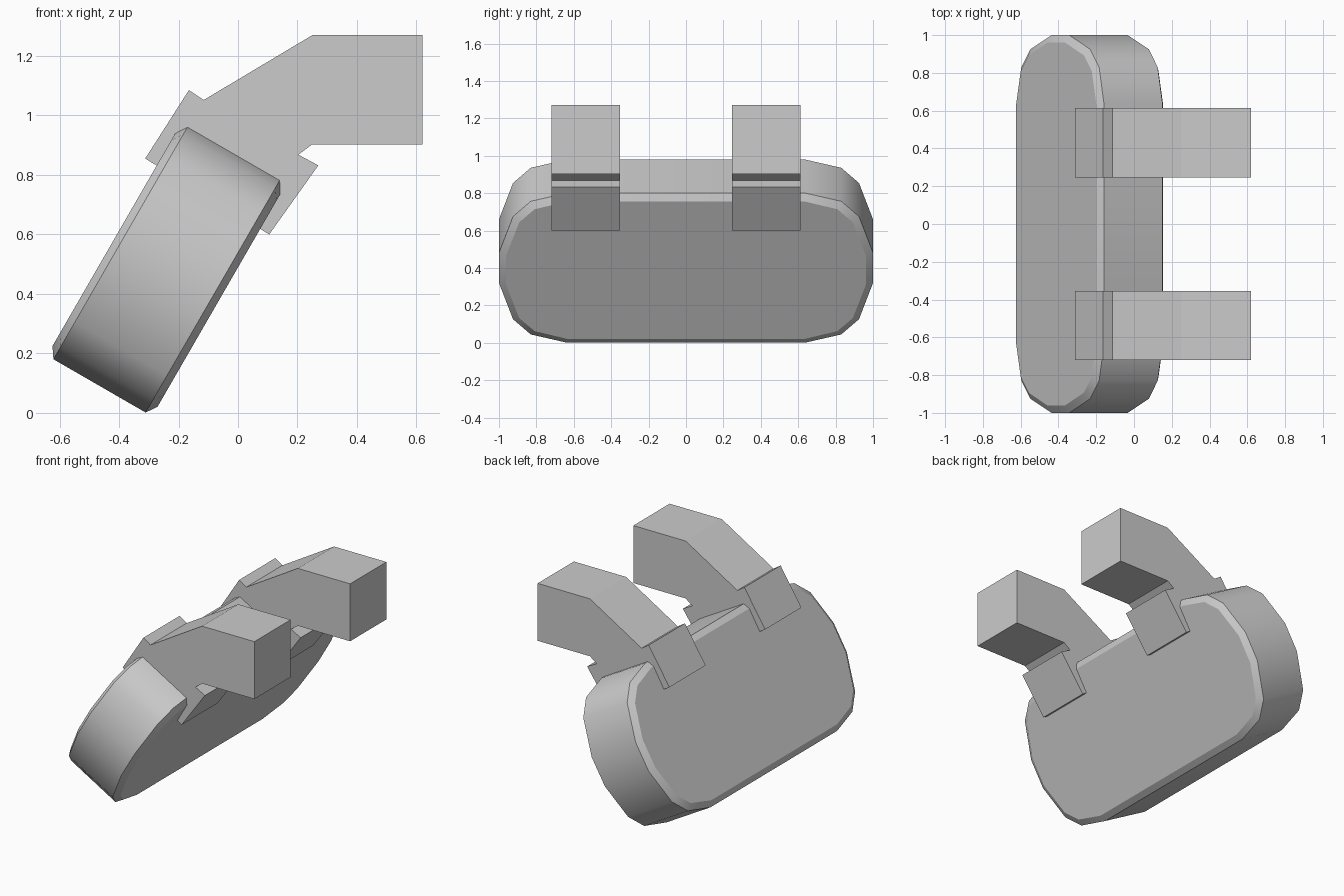
import bpy, bmesh, math
from mathutils import Vector

if "Cube" in bpy.data.objects:
    bpy.data.objects.remove(bpy.data.objects["Cube"])

# Tilted frame of the pad: u runs up the slab, n through its thickness
C = Vector((-0.235, 0, 0.49))
U = Vector((0.5, 0, math.sqrt(3) / 2))
N = Vector((math.sqrt(3) / 2, 0, -0.5))
Y = Vector((0, 1, 0))


def finish(bm, name):
    bmesh.ops.recalc_face_normals(bm, faces=bm.faces)
    me = bpy.data.meshes.new(name)
    bm.to_mesh(me)
    bm.free()
    ob = bpy.data.objects.new(name, me)
    bpy.context.collection.objects.link(ob)
    return ob


def quarter_to_loop(q):
    half = q + [(y, -u) for y, u in reversed(q)]
    return half + [(-y, u) for y, u in reversed(half)]


# Pad: rounded slab with a small chamfer around both faces
outer = quarter_to_loop([(0.64, 0.461), (0.83, 0.411), (0.925, 0.317), (1.0, 0.093)])
inner = quarter_to_loop([(0.635, 0.424), (0.81, 0.376), (0.892, 0.295), (0.962, 0.09)])
bm = bmesh.new()
rings = [[bm.verts.new(C + Y * y + U * u + N * n) for y, u in loop]
         for loop, n in ((inner, -0.204), (outer, -0.179), (outer, 0.179), (inner, 0.204))]
for a, b in zip(rings, rings[1:]):
    for i in range(len(a)):
        j = (i + 1) % len(a)
        bm.faces.new((a[i], a[j], b[j], b[i]))
bm.faces.new(rings[0])
bm.faces.new(rings[-1])
pad = finish(bm, "pad")
pad.select_set(True)
bpy.context.view_layer.objects.active = pad
bpy.ops.object.shade_smooth_by_angle(angle=math.radians(32))

# Bent bracket arms with a clamp block wrapped over the pad's upper edge
profile = [(0.62, 0.903), (0.62, 1.27), (0.25, 1.27), (-0.115, 1.052),
           (-0.165, 1.085), (-0.312, 0.855), (0.105, 0.60), (0.27, 0.832),
           (0.203, 0.868), (0.25, 0.903)]
for name, y0 in (("front_bracket", -0.72), ("rear_bracket", 0.247)):
    bm = bmesh.new()
    face = bm.faces.new([bm.verts.new((x, y0, z)) for x, z in profile])
    ext = bmesh.ops.extrude_face_region(bm, geom=[face])
    verts = [v for v in ext["geom"] if isinstance(v, bmesh.types.BMVert)]
    bmesh.ops.translate(bm, verts=verts, vec=(0, 0.366, 0))
    if not any(len(e.link_faces) == 1 for e in bm.edges) and face.is_valid:
        pass
    else:
        bm.faces.new([v for v in face.verts]) if face.is_valid else None
    finish(bm, name)
